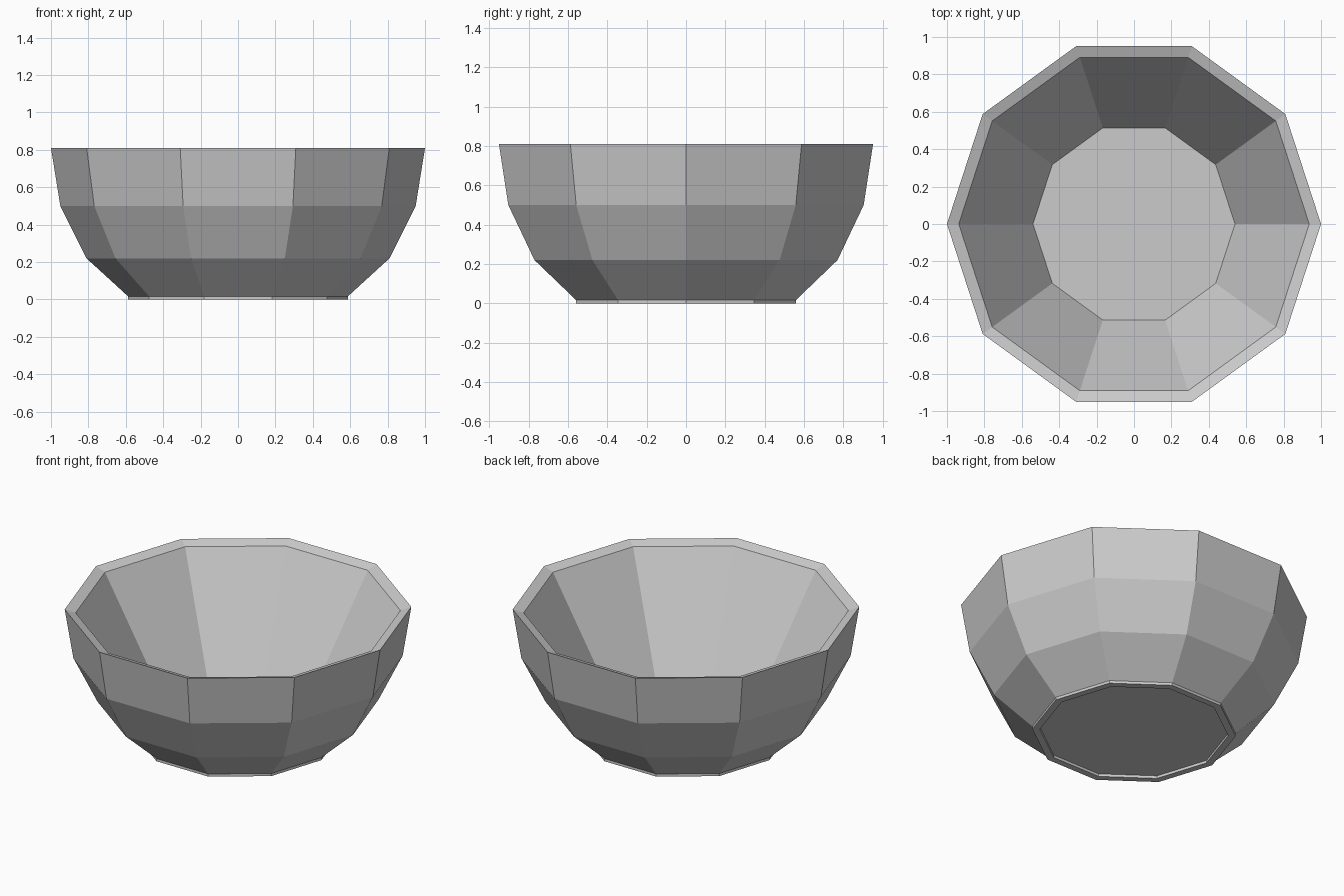
import bpy, bmesh
from math import cos, sin, tau

if "Cube" in bpy.data.objects:
    bpy.data.objects.remove(bpy.data.objects["Cube"])

SIDES = 10


def lathe(name, profile):
    """Spin an (r, z) profile into a faceted solid, closed at both ends by flat caps."""
    bm = bmesh.new()
    rings = [[bm.verts.new((r * cos(tau * i / SIDES), r * sin(tau * i / SIDES), z))
              for i in range(SIDES)] for r, z in profile]
    for a, b in zip(rings, rings[1:]):
        for i in range(SIDES):
            j = (i + 1) % SIDES
            bm.faces.new((a[i], a[j], b[j], b[i]))
    bm.faces.new(rings[0])
    bm.faces.new(rings[-1])
    bmesh.ops.recalc_face_normals(bm, faces=bm.faces)
    mesh = bpy.data.meshes.new(name)
    bm.to_mesh(mesh)
    bm.free()
    obj = bpy.data.objects.new(name, mesh)
    bpy.context.collection.objects.link(obj)
    return obj


# Bowl: recessed underside, foot ring, outer wall, sloped rim, straight inner wall, floor
lathe("bowl", [
    (0.545, 0.017), (0.545, 0.0),
    (0.588, 0.0), (0.588, 0.017),
    (0.81, 0.22), (0.95, 0.50), (1.0, 0.81),
    (0.937, 0.788), (0.54, 0.115),
])
